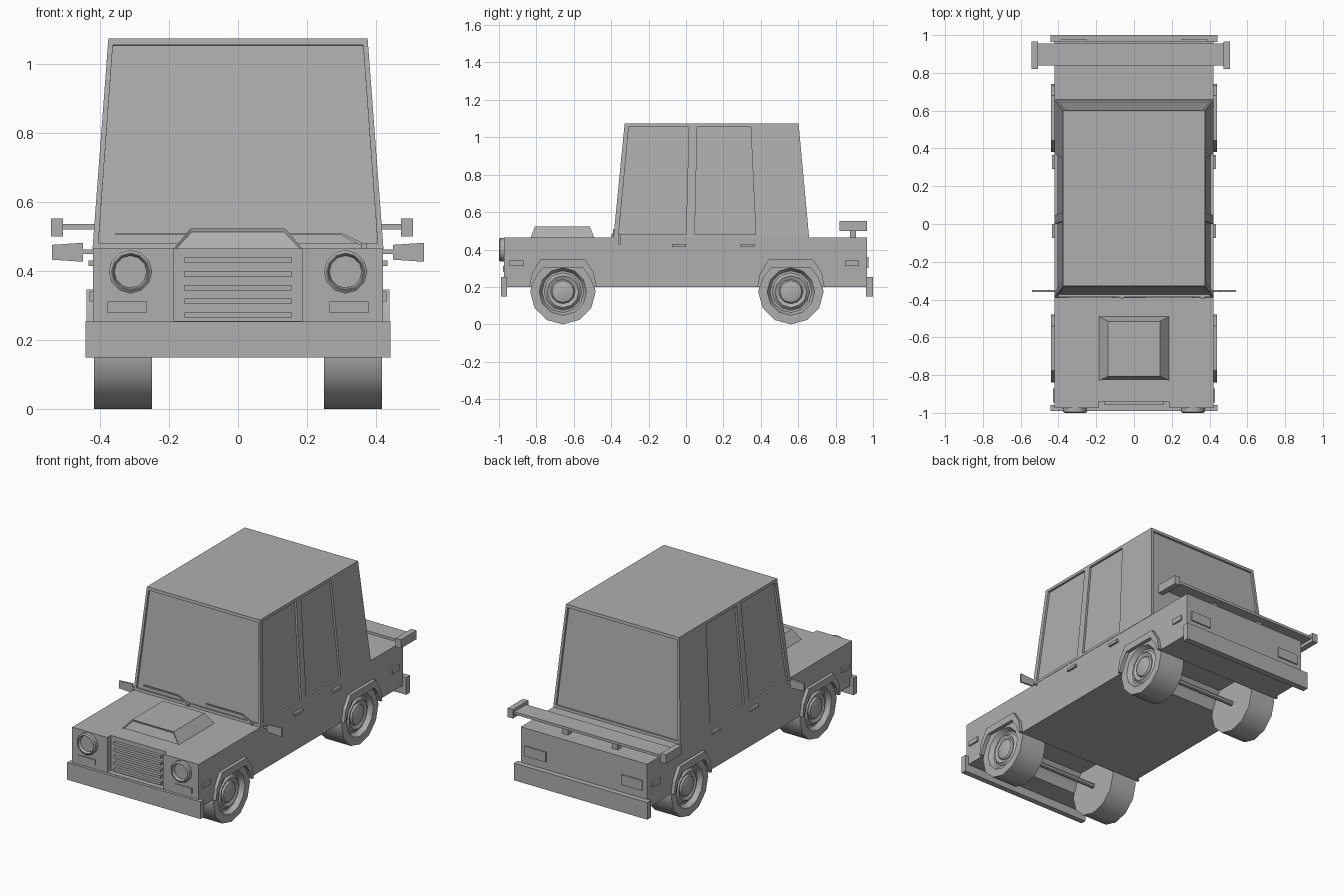
import bpy, bmesh, math
from mathutils import Vector, Matrix

if "Cube" in bpy.data.objects:
    bpy.data.objects.remove(bpy.data.objects["Cube"])

# One mid-grey paint for the whole model
GREY = bpy.data.materials.new("grey_paint")
GREY.diffuse_color = (0.43, 0.43, 0.43, 1)
GREY.use_nodes = True
GREY.node_tree.nodes["Principled BSDF"].inputs["Base Color"].default_value = GREY.diffuse_color


def finish(name, bm, mirror=False):
    bmesh.ops.recalc_face_normals(bm, faces=bm.faces)
    me = bpy.data.meshes.new(name)
    bm.to_mesh(me)
    bm.free()
    me.materials.append(GREY)
    ob = bpy.data.objects.new(name, me)
    bpy.context.collection.objects.link(ob)
    if mirror:
        m = ob.modifiers.new("Mirror", 'MIRROR')
        m.use_mirror_merge = False
    return ob


def add_prism(bm, pts, vec):
    a = [bm.verts.new(p) for p in pts]
    b = [bm.verts.new(Vector(p) + Vector(vec)) for p in pts]
    n = len(pts)
    bm.faces.new(a)
    bm.faces.new(b[::-1])
    for i in range(n):
        bm.faces.new((a[i], b[i], b[(i + 1) % n], a[(i + 1) % n]))


def prism(name, pts, vec, mirror=False):
    bm = bmesh.new()
    add_prism(bm, pts, vec)
    return finish(name, bm, mirror)


def box(name, x, y, z, mirror=False):
    pts = [(x[0], y[0], z[0]), (x[1], y[0], z[0]), (x[1], y[1], z[0]), (x[0], y[1], z[0])]
    return prism(name, pts, (0, 0, z[1] - z[0]), mirror)


def frustum(x0, y0, z0, x1, y1, z1):
    bm = bmesh.new()
    rings = [[bm.verts.new((sx * x, y[j], z)) for sx, j in ((-1, 0), (1, 0), (1, 1), (-1, 1))]
             for x, y, z in ((x0, y0, z0), (x1, y1, z1))]
    for r in rings:
        bm.faces.new(r)
    front = None
    for i in range(4):
        k = (i + 1) % 4
        f = bm.faces.new((rings[0][i], rings[0][k], rings[1][k], rings[1][i]))
        front = front or f
    bmesh.ops.recalc_face_normals(bm, faces=bm.faces)
    return bm, front


def lathe(name, profile, sides, matrix, mirror=True):
    # profile of (axial, radius) revolved around the local x axis, smooth around
    bm = bmesh.new()
    vs = [bm.verts.new((a, 0, -r)) for a, r in profile]
    es = [bm.edges.new(p) for p in zip(vs, vs[1:])]
    bmesh.ops.spin(bm, geom=vs + es, axis=(1, 0, 0), cent=(0, 0, 0), steps=sides,
                   angle=2 * math.pi, use_duplicate=False)
    bmesh.ops.remove_doubles(bm, verts=bm.verts, dist=1e-4)
    bm.transform(matrix)
    ob = finish(name, bm, mirror)
    bpy.ops.object.select_all(action='DESELECT')
    bpy.context.view_layer.objects.active = ob
    ob.select_set(True)
    bpy.ops.object.shade_smooth_by_angle(angle=math.radians(35))
    return ob


WHEELS = {"front": -0.658, "rear": 0.561}
ARCH = [(-0.165, 0.2), (-0.145, 0.25), (-0.105, 0.305), (0.105, 0.305), (0.145, 0.25), (0.165, 0.2)]
FLARE = [(0.18, 0.2), (0.165, 0.275), (0.118, 0.347), (-0.118, 0.347), (-0.165, 0.275), (-0.18, 0.2)]

# Lower body: side profile with both wheel wells
side = [(-0.94, 0.465), (-0.94, 0.2)]
for wy in WHEELS.values():
    side += [(wy + y, z) for y, z in ARCH]
side += [(0.968, 0.2), (0.968, 0.465)]
prism("body", [(-0.42, y, z) for y, z in side], (0.84, 0, 0))
# Front panels beside the recessed grille
box("front_panel", (0.187, 0.42), (-0.973, -0.94), (0.2, 0.465), True)
box("front_sill", (-0.187, 0.187), (-0.973, -0.94), (0.2, 0.255))
for z in (0.272, 0.312, 0.351, 0.391, 0.431):
    box("grille_bar", (-0.155, 0.155), (-0.958, -0.938), (z - 0.008, z + 0.008))

# Cabin with recessed windows
bm, _ = frustum(0.422, (-0.388, 0.658), 0.464, 0.376, (-0.328, 0.602), 1.074)
cabin = finish("cabin", bm)


def side_x(z):
    return 0.422 - (z - 0.464) * 0.046 / 0.61


def end_y(z, rear):
    t = (z - 0.464) / 0.61
    return 0.658 - t * 0.056 if rear else -0.388 + t * 0.06


panes = []
for rear in (False, True):
    panes.append([(x, end_y(z, rear), z) for x, z in
                  ((-0.405, 0.48), (0.405, 0.48), (0.363, 1.056), (-0.363, 1.056))])
for s in (-1, 1):
    for ys in ((-0.36, 0.0, 0.015, -0.306), (0.047, 0.373, 0.346, 0.06)):
        panes.append([(s * side_x(z), y, z) for y, z in zip(ys, (0.48, 0.48, 1.056, 1.056))])
bm = bmesh.new()
for p in panes:
    p = [Vector(q) for q in p]
    n = (p[1] - p[0]).cross(p[3] - p[0]).normalized() * 0.012
    add_prism(bm, [q - n for q in p], n * 2)
cutter = finish("window_cutter", bm)
cutter.hide_render = True
cutter.hide_viewport = True
mod = cabin.modifiers.new("Windows", 'BOOLEAN')
mod.operation = 'DIFFERENCE'
mod.solver = 'EXACT'
mod.object = cutter

# Bonnet scoop with inset mouth
bm, front = frustum(0.187, (-0.83, -0.49), 0.464, 0.138, (-0.808, -0.515), 0.523)
bmesh.ops.inset_region(bm, faces=[front], thickness=0.009, depth=-0.006)
finish("bonnet_scoop", bm)

# Bumpers
box("front_bumper", (-0.443, 0.443), (-0.99, -0.957), (0.15, 0.253))
box("rear_bumper", (-0.443, 0.443), (0.963, 1.0), (0.15, 0.253))

# Wheels, axles and arch flares
TYRE = [(0.25, 0), (0.25, 0.175), (0.418, 0.175), (0.418, 0.127), (0.39, 0.112), (0.39, 0.1),
        (0.405, 0.085), (0.395, 0.065), (0.405, 0.058), (0.413, 0.03), (0.413, 0)]
for end, wy in WHEELS.items():
    at = Matrix.Translation((0, wy, 0.175))
    lathe(end + "_wheel", TYRE, 12, at)
    lathe(end + "_axle", [(-0.26, 0), (-0.26, 0.015), (0.26, 0.015), (0.26, 0)], 8, at, False)
    prism(end + "_arch_flare", [(0.415, wy + y, z) for y, z in ARCH + FLARE], (0.025, 0, 0), True)

# Headlights
face_front = Matrix.Translation((0.312, -0.97, 0.398)) @ Matrix.Rotation(-math.pi / 2, 4, 'Z')
lathe("headlight", [(0, 0.063), (0.024, 0.063), (0.03, 0.055), (0.03, 0.052), (0.012, 0.047), (0.012, 0)],
      12, face_front)

# Indicators, tail lights, side markers and door handles
box("indicator", (0.265, 0.378), (-0.979, -0.965), (0.279, 0.311), True)
box("tail_light", (0.25, 0.39), (0.96, 0.976), (0.3, 0.36), True)
for y in (-0.907, 0.888):
    box("side_marker", (0.415, 0.43), (y - 0.037, y + 0.037), (0.312, 0.341), True)
for y in (-0.037, 0.328):
    box("door_handle", (0.415, 0.434), (y - 0.037, y + 0.037), (0.414, 0.43), True)

# Wing mirrors
box("mirror_arm", (0.41, 0.455), (-0.36, -0.35), (0.45, 0.462), True)
for x in (-0.54, 0.449):
    prism("mirror", [(x, -0.36, 0.433), (x + 0.091, -0.36, 0.427), (x + 0.091, -0.36, 0.482),
                     (x, -0.36, 0.476)], (0, 0.01, 0))

# Wipers: bent flat bars lying on the windscreen
for px, tip in ((-0.06, -0.355), (0.365, 0.06)):
    bend = px - 0.065
    outline = [(px, 0.47), (bend, 0.504), (tip, 0.504), (tip, 0.511), (bend, 0.511), (px + 0.006, 0.477)]
    prism("wiper", [(x, end_y(z, False) - 0.006, z) for x, z in outline], (0, 0.007, 0))
    box("wiper_pivot", (px - 0.008, px + 0.008), (-0.398, -0.38), (0.466, 0.482))

# Rear spoiler, set slightly to one side
box("spoiler_blade", (-0.512, 0.475), (0.84, 0.955), (0.52, 0.536))
for x in (-0.543, 0.473):
    box("spoiler_end_plate", (x, x + 0.035), (0.82, 0.967), (0.5, 0.553))
for x in (-0.165, 0.165):
    box("spoiler_post", (x - 0.018, x + 0.018), (0.877, 0.91), (0.46, 0.525))
